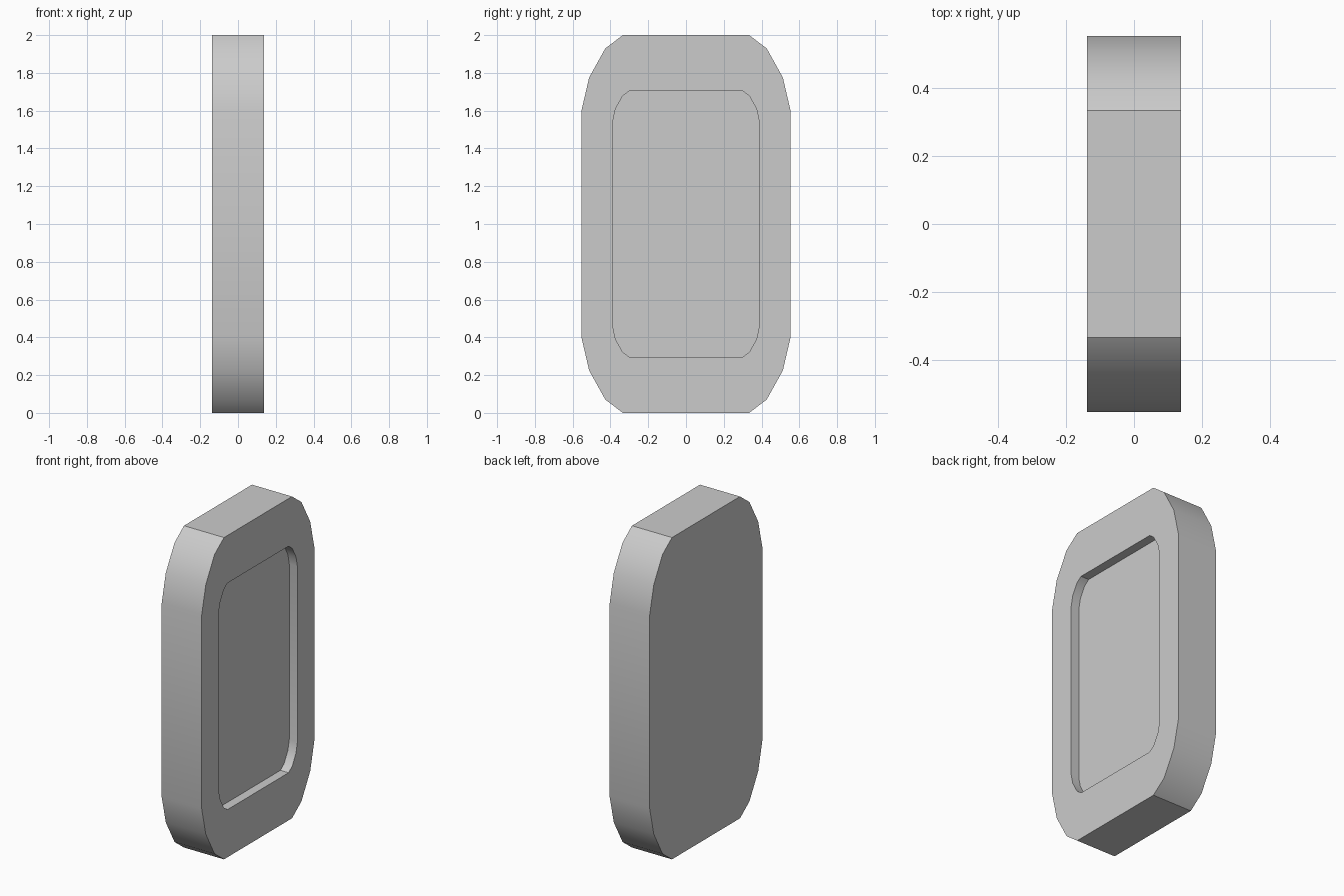
import bpy, bmesh, math

if "Cube" in bpy.data.objects:
    bpy.data.objects.remove(bpy.data.objects["Cube"])

HALF_X, DEPTH = 0.1375, 0.056


def rounded_outline(corner):
    """Mirror the top-right corner (y, z from centre) into a full loop."""
    rev = corner[::-1]
    return (rev + [(-y, z) for y, z in corner]
            + [(-y, -z) for y, z in rev] + [(y, -z) for y, z in corner])


outer = rounded_outline([(0.334, 1.0), (0.427, 0.93), (0.513, 0.775), (0.553, 0.602)])
inner = rounded_outline([(0.30, 0.704), (0.336, 0.677), (0.373, 0.61), (0.387, 0.546)])

bm = bmesh.new()


def ring(outline, x):
    return [bm.verts.new((x, y, z + 1.0)) for y, z in outline]


def bridge(a, b):
    n = len(a)
    for i in range(n):
        j = (i + 1) % n
        bm.faces.new((a[i], a[j], b[j], b[i]))


# Slab sides, rim, recess walls
rings = [ring(outer, -HALF_X), ring(outer, HALF_X),
         ring(inner, HALF_X), ring(inner, HALF_X - DEPTH)]
for a, b in zip(rings, rings[1:]):
    bridge(a, b)

# Plain back face and recess floor
bm.faces.new(rings[0][::-1])
bm.faces.new(rings[-1])
bmesh.ops.recalc_face_normals(bm, faces=bm.faces[:])

mesh = bpy.data.meshes.new("recessed_panel")
bm.to_mesh(mesh)
bm.free()
panel = bpy.data.objects.new("recessed_panel", mesh)
bpy.context.collection.objects.link(panel)

# Smooth corners, sharp edges elsewhere
bpy.context.view_layer.objects.active = panel
panel.select_set(True)
bpy.ops.object.shade_smooth_by_angle(angle=math.radians(30))
